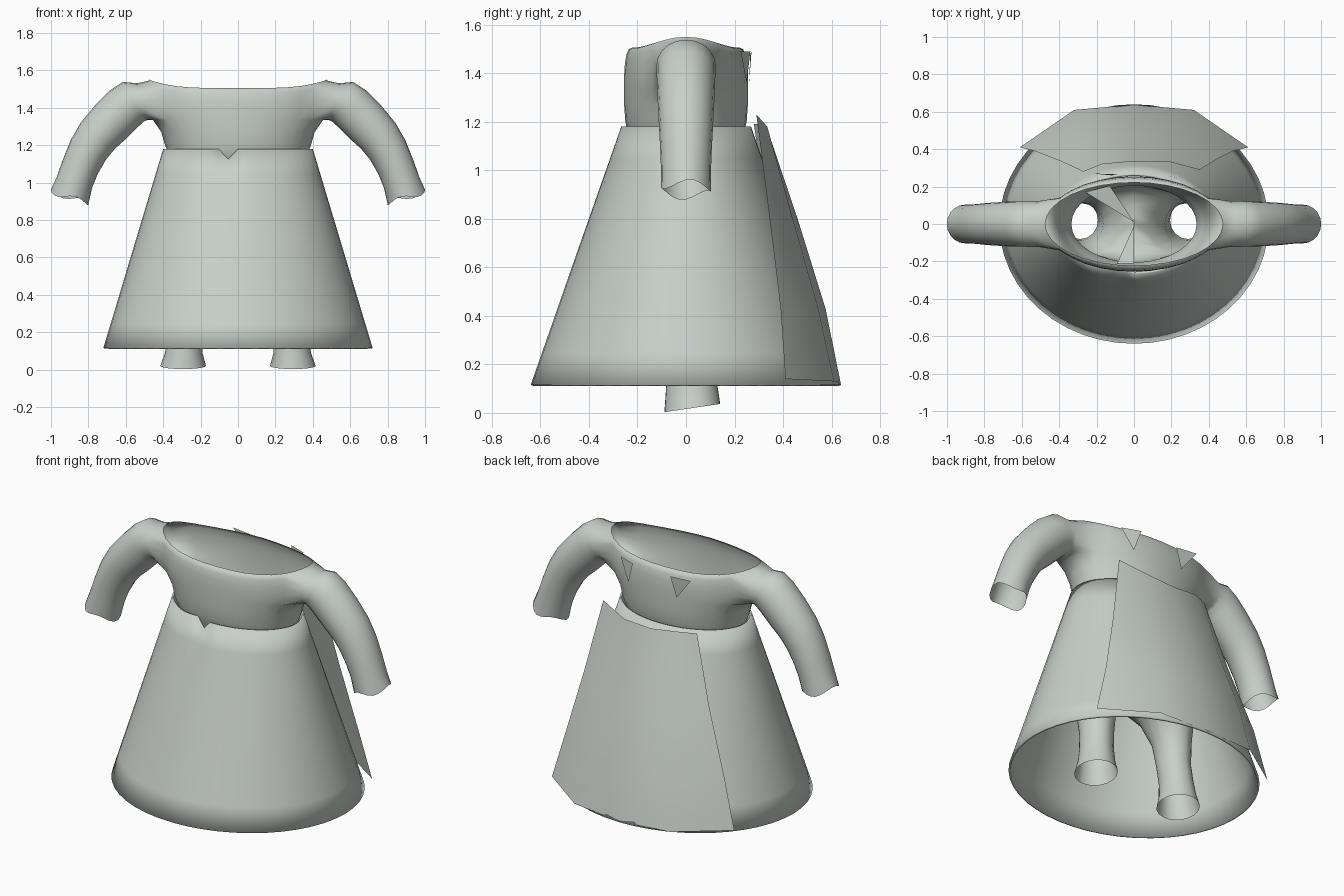
import bpy, bmesh, math
from mathutils import Vector

if "Cube" in bpy.data.objects:
    bpy.data.objects.remove(bpy.data.objects["Cube"])

cloth = bpy.data.materials.new("pale_grey_green")
cloth.diffuse_color = (0.58, 0.63, 0.59, 1)
cloth.use_nodes = True
cloth.node_tree.nodes["Principled BSDF"].inputs["Base Color"].default_value = cloth.diffuse_color
N = 32


def finish(bm, name, recalc=True, angle=50):
    if recalc:
        bmesh.ops.recalc_face_normals(bm, faces=bm.faces)
    me = bpy.data.meshes.new(name)
    bm.to_mesh(me)
    bm.free()
    ob = bpy.data.objects.new(name, me)
    bpy.context.collection.objects.link(ob)
    me.materials.append(cloth)
    bpy.ops.object.select_all(action='DESELECT')
    ob.select_set(True)
    bpy.context.view_layer.objects.active = ob
    bpy.ops.object.shade_smooth_by_angle(angle=math.radians(angle))
    return ob


def skin(bm, a, b):
    # quads between two closed loops of equal length
    n = len(a)
    for i in range(n):
        bm.faces.new((a[i], a[(i + 1) % n], b[(i + 1) % n], b[i]))


# ---- bodysuit: torso, sleeves and legs as one open shell ----
bm = bmesh.new()
levels = [(0.66, .35, .20), (0.80, .37, .22), (0.95, .35, .21), (1.08, .335, .205),
          (1.14, .365, .235), (1.20, .39, .25), (1.27, .41, .255), (1.335, .455, .255),
          (1.39, .475, .255), (1.44, .48, .252), (1.48, .48, .245), (1.50, .48, .235),
          (1.505, .475, .222)]
rows = []
for z, rx, ry in levels:
    row = []
    for j in range(N):
        t = 2 * math.pi * j / N
        lift = 0.045 * abs(math.cos(t)) ** 4 * max(0, (z - 1.34) / 0.165)
        row.append(bm.verts.new((rx * math.cos(t), ry * math.sin(t), z + lift)))
    rows.append(row)

LOW, HIGH, HALF = 7, 11, 3          # arm hole: rows LOW..HIGH, HALF columns each side
for r in range(len(rows) - 1):
    for j in range(N):
        side = min((j + HALF) % N, (j + HALF + N // 2) % N)
        if LOW <= r < HIGH and side < 2 * HALF:
            continue
        k = (j + 1) % N
        bm.faces.new((rows[r][j], rows[r][k], rows[r + 1][k], rows[r + 1][j]))

# sleeves: centre x, centre z, radius, y radius, tilt of the path in degrees below level
arm = [(.515, 1.432, .102, .122, 14), (.56, 1.432, .120, .122, 28), (.61, 1.395, .123, .121, 38),
       (.68, 1.325, .122, .119, 43), (.75, 1.25, .115, .115, 52), (.80, 1.175, .108, .111, 62),
       (.845, 1.08, .101, .106, 71), (.875, 1.0, .099, .103, 74), (.901, .92, .104, .104, 74)]
for s, base in ((1, 0), (-1, N // 2)):
    path = [(HIGH, k) for k in range(HALF)]
    path += [(r, HALF) for r in range(HIGH, LOW, -1)]
    path += [(LOW, k) for k in range(HALF, -HALF, -1)]
    path += [(r, -HALF) for r in range(LOW, HIGH)]
    path += [(HIGH, k) for k in range(-HALF, 0)]
    loop = [rows[r][(base + s * k) % N] for r, k in path]
    n = len(loop)
    for i, (cx, cz, r, ry, tilt) in enumerate(arm):
        q = math.radians(tilt)
        ring = []
        for m in range(n):
            a = 2 * math.pi * m / n
            x = cx + r * math.cos(a) * math.sin(q)
            z = cz + r * math.cos(a) * math.cos(q)
            if i == len(arm) - 1:      # ragged cuff
                z += 0.014 * math.sin(3 * a + 1)
            ring.append(bm.verts.new((s * x, ry * math.sin(a), z)))
        skin(bm, loop, ring)
        loop = ring

# legs: centre x, centre y, z, x radius, y radius
leg = [(.23, 0, .56, .15, .16), (.27, 0, .42, .105, .115), (.275, .01, .28, .092, .10),
       (.285, .02, .17, .092, .10), (.29, .025, .09, .10, .108), (.293, .026, .02, .122, .115)]
mid = [bm.verts.new((0, .20 - .40 * i / 8, .62)) for i in range(1, 8)]
for s in (1, -1):
    half = [rows[0][(-8 + i if s > 0 else 24 - i) % N] for i in range(17)]
    loop = half + mid
    n = len(loop)
    for i, (cx, cy, z, rx, ry) in enumerate(leg):
        ring = []
        for m in range(n):
            # outer half follows the hip, inner half follows the crotch
            a = -math.pi / 2 + (math.pi * m / 16 if m < 17 else math.pi + math.pi * (m - 16) / 8)
            slope = 0.017 * math.sin(a) if i == len(leg) - 1 else 0
            ring.append(bm.verts.new((s * (cx + rx * math.cos(a)), cy + ry * math.sin(a), z + slope)))
        skin(bm, loop, ring)
        loop = ring
finish(bm, "bodysuit", angle=60)

# ---- flared skirt with a small notch and crease in the front waist ----
bm = bmesh.new()
C = 48
loops = []
for i in range(9):
    f = i / 8
    z = 1.18 - 1.065 * f
    ring = []
    for j in range(C):
        t = 2 * math.pi * j / C
        x, y = (.40 + .32 * f) * math.cos(t), (.268 + .372 * f) * math.sin(t)
        zz = z
        if y < 0:
            y += 0.022 * math.exp(-((x + .10) / .06) ** 2) * max(0, 1 - 2 * f)
        if i == 0 and j == C * 3 // 4 - 1:
            zz -= 0.055
        ring.append(bm.verts.new((x, y, zz)))
    if loops:
        skin(bm, loops[-1], ring)
    loops.append(ring)
skirt = finish(bm, "skirt")
mod = skirt.modifiers.new("hem", 'SOLIDIFY')
mod.thickness = 0.012
mod.offset = -1

# ---- back panel hanging over the skirt ----
panel = [[(-.27, .28, 1.19), (-.17, .32, 1.19), (0, .335, 1.17), (.18, .335, 1.18), (.35, .29, 1.23)],
         [(-.39, .335, .80), (-.23, .435, .80), (0, .46, .80), (.24, .44, .80), (.44, .345, .80)],
         [(-.53, .39, .43), (-.29, .545, .43), (0, .575, .43), (.29, .545, .43), (.53, .39, .43)],
         [(-.61, .41, .14), (-.32, .61, .13), (0, .638, .12), (.32, .61, .13), (.61, .41, .14)]]
bm = bmesh.new()
grid = [[bm.verts.new(p) for p in row] for row in panel]
for a, b in zip(grid, grid[1:]):
    for i in range(4):
        bm.faces.new((a[i], b[i], b[i + 1], a[i + 1]))
finish(bm, "back_panel", recalc=False)


# ---- loose cloth slivers ----
def sliver(name, *pts):
    bm = bmesh.new()
    bm.faces.new([bm.verts.new(Vector(p)) for p in pts])
    finish(bm, name, recalc=False)


sliver("back_tear_1", (.28, .225, 1.49), (.17, .265, 1.49), (.21, .25, 1.36))
sliver("back_tear_2", (-.08, .265, 1.48), (-.22, .27, 1.49), (-.12, .26, 1.36))
sliver("waist_scrap_1", (-.26, .17, 1.14), (0, .01, 1.10), (-.13, .205, 1.14))
sliver("waist_scrap_2", (-.09, -.21, 1.14), (0, -.21, 1.14), (0, -.01, 1.10))
